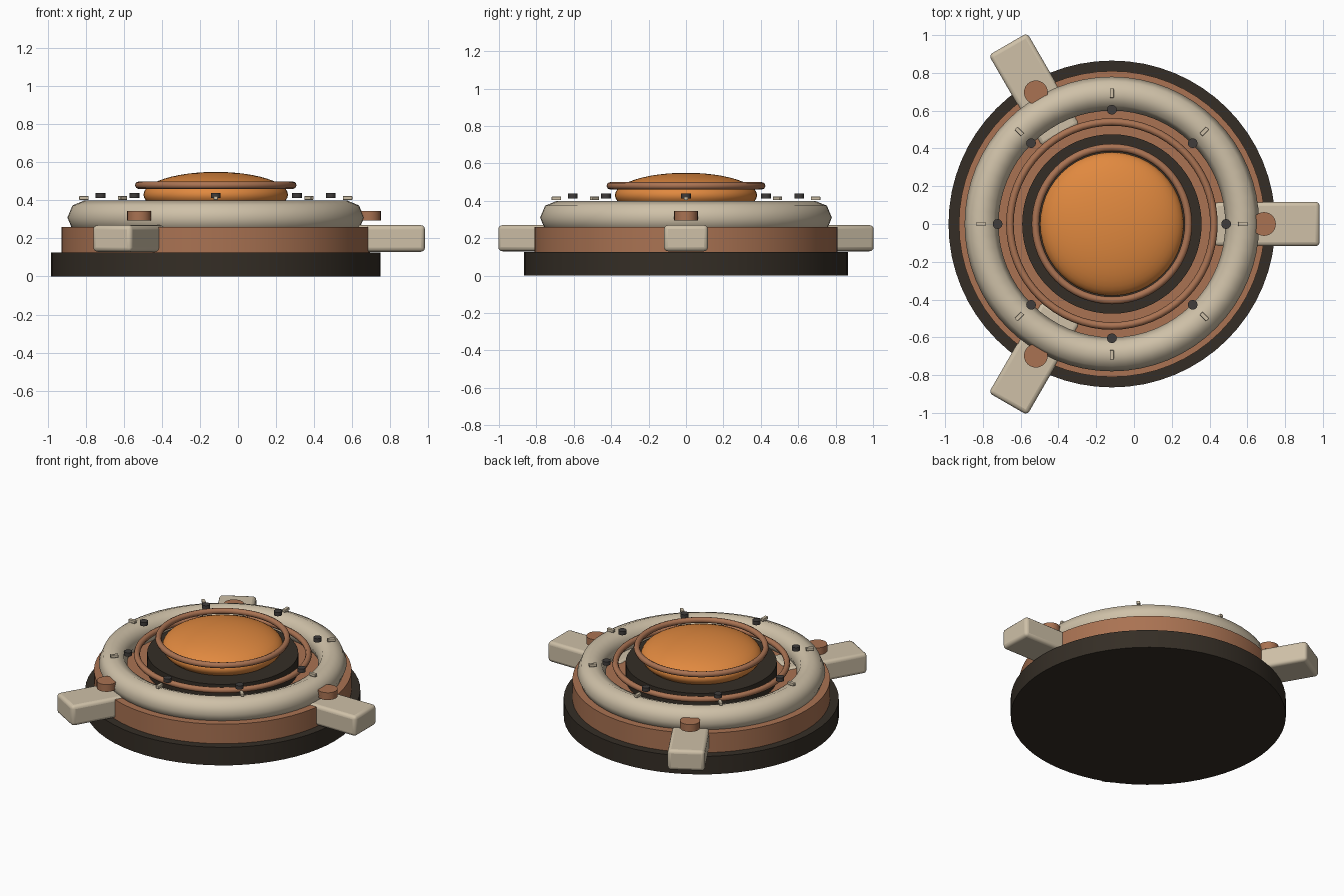
import bpy
import math
from mathutils import Matrix, Vector

if "Cube" in bpy.data.objects:
    bpy.data.objects.remove(bpy.data.objects["Cube"], do_unlink=True)

CX = -0.117  # axis of the round body


def material(name, rgb):
    m = bpy.data.materials.new(name)
    m.use_nodes = True
    col = (*rgb, 1.0)
    m.diffuse_color = col
    bsdf = next(n for n in m.node_tree.nodes if n.type == 'BSDF_PRINCIPLED')
    bsdf.inputs["Base Color"].default_value = col
    return m


cream = material("cream", (0.62, 0.53, 0.39))
copper = material("copper brown", (0.40, 0.17, 0.085))
orange = material("orange", (0.75, 0.25, 0.05))
dark = material("dark umber", (0.035, 0.027, 0.019))
iron = material("dark iron", (0.05, 0.045, 0.043))


def finish(name, mat, smooth=True):
    ob = bpy.context.object
    ob.name = name
    ob.data.materials.append(mat)
    if smooth:
        bpy.ops.object.shade_smooth_by_angle(angle=math.radians(50))
    return ob


def disc(name, mat, radius, z0, z1, pos=(CX, 0), sides=64):
    bpy.ops.mesh.primitive_cylinder_add(
        vertices=sides, radius=radius, depth=z1 - z0,
        location=(pos[0], pos[1], (z0 + z1) / 2))
    return finish(name, mat)


def ring(name, mat, major, minor, z, segments=8):
    bpy.ops.mesh.primitive_torus_add(
        major_radius=major, minor_radius=minor, major_segments=64,
        minor_segments=segments, location=(CX, 0, z))
    return finish(name, mat)


def polar(radius, angle):
    return CX + radius * math.cos(angle), radius * math.sin(angle)


def block(name, mat, size, radius, z, angle, bevel):
    x, y = polar(radius, angle)
    bpy.ops.mesh.primitive_cube_add(size=1, location=(x, y, z), rotation=(0, 0, angle))
    ob = bpy.context.object
    ob.data.transform(Matrix.Diagonal(Vector((*size, 1))))
    mod = ob.modifiers.new("rounded edges", 'BEVEL')
    mod.width = bevel
    mod.segments = 3
    return finish(name, mat)


# Stacked round body
disc("base_plate", dark, 0.865, 0, 0.125)
disc("body_drum", copper, 0.81, 0.125, 0.26)
ring("outer_collar", cream, 0.69, 0.09, 0.31)
ring("inner_ring", copper, 0.54, 0.02, 0.37)
disc("dome_seat", dark, 0.475, 0.25, 0.38)

# Flattened dome with its rim
bpy.ops.mesh.primitive_uv_sphere_add(segments=48, ring_count=24, radius=1,
                                     location=(CX, 0, 0.43))
bpy.context.object.data.transform(Matrix.Diagonal((0.38, 0.38, 0.12, 1)))
finish("dome", orange)
ring("dome_rim", copper, 0.405, 0.02, 0.48)

# Three arms with round caps
for i in range(3):
    a = i * math.tau / 3
    block(f"arm_{i + 1}", cream, (0.56, 0.235, 0.14), 0.82, 0.2, a, 0.022)
    disc(f"arm_cap_{i + 1}", copper, 0.063, 0.295, 0.345, polar(0.805, a), 24)

# Bolts and tick marks around the collar
for i in range(8):
    a = i * math.tau / 8
    disc(f"bolt_{i + 1}", iron, 0.026, 0.412, 0.438, polar(0.605, a), 12)
    block(f"tick_{i + 1}", cream, (0.05, 0.022, 0.02), 0.693, 0.413, a, 0.003)
